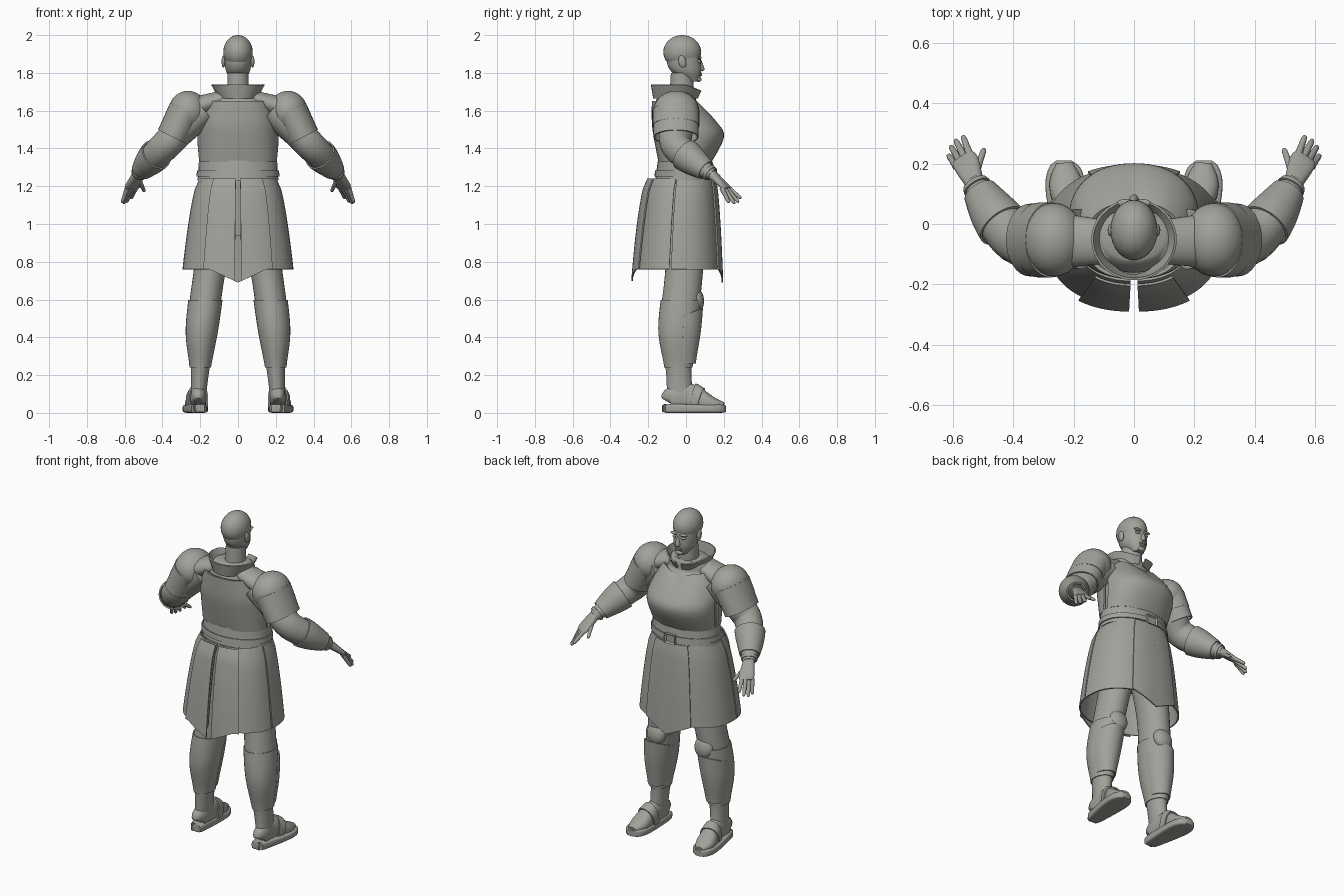
import bpy, bmesh, math
from mathutils import Vector, Matrix

cube = bpy.data.objects.get("Cube")
if cube:
    bpy.data.objects.remove(cube, do_unlink=True)

grey = bpy.data.materials.new("warm grey")
grey.use_nodes = True
tone = (.36, .36, .33, 1)
grey.diffuse_color = tone
grey.node_tree.nodes["Principled BSDF"].inputs["Base Color"].default_value = tone


def finish(name, bm, wall=0, mirror=False):
    """Turn a bmesh into a smooth object, with optional thickness and twin."""
    bmesh.ops.recalc_face_normals(bm, faces=bm.faces)
    mesh = bpy.data.meshes.new(name)
    bm.to_mesh(mesh)
    bm.free()
    mesh.materials.append(grey)
    obj = bpy.data.objects.new(name, mesh)
    bpy.context.collection.objects.link(obj)
    if wall:
        solid = obj.modifiers.new("wall", 'SOLIDIFY')
        solid.thickness = wall
        solid.offset = 0
    if mirror:
        twin = obj.modifiers.new("twin", 'MIRROR')
        twin.use_mirror_merge = False
    bpy.ops.object.select_all(action='DESELECT')
    obj.select_set(True)
    bpy.context.view_layer.objects.active = obj
    bpy.ops.object.convert(target='MESH')
    bpy.ops.object.shade_smooth_by_angle(angle=math.radians(40))


def body(*rows):
    """Sections centred on x, each given as height, half width, back and front."""
    return [(0, (back + front) / 2, z, half, (front - back) / 2)
            for z, half, back, front in rows]


def spline(rows, steps):
    """Smooth interpolation through the sections."""
    rows = [Vector(r) for r in rows]
    last = len(rows) - 1
    out = []
    for i in range(last):
        a, b, c, d = rows[max(0, i - 1)], rows[i], rows[i + 1], rows[min(last, i + 2)]
        for s in range(steps):
            t = s / steps
            out.append(b + (c - a) * t / 2 + (a * 2 - b * 5 + c * 4 - d) * t * t / 2
                       + (b * 3 - a - c * 3 + d) * t ** 3 / 2)
    return out + [rows[-1]]


def grow(rows, amount, low=0, high=2, forward=0):
    """A layer over part of another shape, between two heights."""
    return [r + Vector((0, forward, 0, amount, amount))
            for r in spline(rows, 8) if low <= r[2] <= high]


def loft(name, rows, arc=None, flat=True, power=2, segs=32, steps=4,
         shift=None, wall=0, mirror=False):
    """Skin elliptical sections; an arc in degrees leaves the skin open."""
    rows = spline(rows, steps)
    last = len(rows) - 1
    start, end = arc or (0, 360)
    bm = bmesh.new()
    rings = []
    for i, (*centre, across, along) in enumerate(rows):
        u, v = Vector((1, 0, 0)), Vector((0, 1, 0))
        if not flat:
            t = Vector(rows[min(i + 1, last)][:3]) - Vector(rows[max(i - 1, 0)][:3])
            t.normalize()
            u = t.cross(Vector((0, 0, 1))).normalized()
            v = u.cross(t)
        loop = []
        for k in range(segs + bool(arc)):
            angle = math.radians(start + (end - start) * k / segs)
            c, s = math.cos(angle), math.sin(angle)
            p = (Vector(centre) + u * across * math.copysign(abs(c) ** (2 / power), c)
                 + v * along * math.copysign(abs(s) ** (2 / power), s))
            if shift:
                p.z += shift(p, i / last)
            loop.append(bm.verts.new(p))
        rings.append(loop)
    for lower, upper in zip(rings, rings[1:]):
        for k in range(segs):
            n = (k + 1) % len(lower)
            bm.faces.new((lower[k], lower[n], upper[n], upper[k]))
    if not arc and not wall:
        bm.faces.new(rings[0])
        bm.faces.new(rings[-1])
    finish(name, bm, wall, mirror)


def ball(name, centre, size, tilt=0, mirror=False):
    """Ellipsoid, tilted in degrees about the x axis."""
    bm = bmesh.new()
    place = (Matrix.Translation(centre) @ Matrix.Rotation(math.radians(tilt), 4, 'X')
             @ Matrix.Diagonal((*size, 1)))
    bmesh.ops.create_uvsphere(bm, u_segments=28, v_segments=18, radius=1, matrix=place)
    finish(name, bm, mirror=mirror)


# Head and face
ball("skull", (0, -.02, 1.91), (.078, .1, .09))
loft("face", body((1.755, .03, .01, .066), (1.8, .06, -.07, .08), (1.85, .07, -.1, .08),
                  (1.92, .07, -.1, .075)))
loft("neck", body((1.64, .06, -.09, .04), (1.8, .055, -.08, .04)))
loft("nose", body((1.81, .008, .06, .083), (1.82, .016, .06, .098), (1.87, .006, .06, .08)), segs=16)
ball("upper_lip", (0, .075, 1.797), (.024, .01, .006))
ball("lower_lip", (0, .075, 1.788), (.02, .01, .007))
ball("chin", (0, .066, 1.766), (.024, .016, .014))
ball("brows", (.03, .07, 1.88), (.026, .012, .008), mirror=True)
ball("eyes", (.03, .068, 1.86), (.014, .012, .008), mirror=True)
ball("ears", (.077, -.02, 1.86), (.01, .02, .033), 12, mirror=True)

# Torso: plates over a slightly smaller undershirt
plate = body((1.33, .2, -.14, .13), (1.46, .21, -.165, .195), (1.54, .2, -.175, .16),
             (1.65, .155, -.175, .07))
loft("undershirt", body((1.2, .19, -.14, .12)) + grow(plate, -.015)
     + body((1.69, .13, -.14, .05), (1.71, .1, -.12, .04)), steps=2)
loft("breastplate", plate, arc=(4, 176), wall=.012, power=2.2,
     shift=lambda p, f: -.035 * f ** 4 * max(0, 1 - abs(p.x) / .1))
loft("backplate", plate, arc=(184, 356), wall=.012, power=2.4)
loft("collar", body((1.665, .1, -.17, .06), (1.738, .138, -.182, .08)), arc=(-262, 82),
     wall=.008, shift=lambda p, f: -.4 * f * max(0, p.y))
loft("trapezius", [(.07, -.06, 1.67, .07, .04), (.24, -.055, 1.61, .09, .06)],
     flat=False, mirror=True)

# Waist band, belt and buckle
waist = body((1.23, .21, -.16, .145), (1.335, .203, -.145, .132))
loft("waist_band", waist, wall=.008)
loft("belt", grow(waist, .004, 1.24, 1.29), steps=1, wall=.014)
bm = bmesh.new()
bmesh.ops.create_cube(bm, size=1, matrix=Matrix.Translation((0, .154, 1.265))
                      @ Matrix.Diagonal((.07, .018, .056, 1)))
front = max(bm.faces, key=lambda f: f.calc_center_median().y)
bmesh.ops.inset_region(bm, faces=[front], thickness=.01)
bmesh.ops.translate(bm, verts=front.verts, vec=(0, -.01, 0))
finish("buckle", bm)


# Bell shaped skirt panels, with pointed flaps over front and back
def bell(t):
    flare = t ** .6
    return 1.24 - .48 * t, .2 + .09 * flare, -.185 - .085 * flare, .145 + .04 * flare


def pointed(p, f):
    return -.07 * f ** 3 * max(0, 1 - abs(p.x) / .15)


skirt = body(*[bell(i / 8) for i in range(9)])
flap = grow(skirt, .012, forward=-.004)
for name, rows, arc, shift in (("front_skirt_panels", skirt, (-7, 90), None),
                               ("back_skirt_panels", skirt, (-88, -9), None),
                               ("back_flaps", flap, (-88, -56), pointed),
                               ("front_flaps", flap, (63, 90), pointed)):
    loft(name, rows, arc=arc, shift=shift, wall=.008, power=2.3, steps=1, mirror=True)

# Legs, with armour layers following the same shape
legs = [(.1, 0, 1, .1, .11), (.15, -.01, .75, .085, .1), (.19, -.04, .45, .08, .1),
        (.2, -.04, .24, .05, .068), (.21, -.03, .08, .04, .07)]
loft("hips", body((.94, .19, -.13, .1), (1.22, .19, -.14, .12)))
loft("legs", legs, mirror=True)
loft("greaves", grow(legs, .004, .23, .62), steps=1, wall=.006, mirror=True)
loft("shin_plates", grow(legs, .002, .24, .52, forward=.016), arc=(5, 175), steps=1, wall=.008,
     mirror=True, shift=lambda p, f: .4 * (1 - f) ** 4 * max(0, p.y))
ball("knee_guards", (.163, .055, .6), (.06, .04, .065), 8, mirror=True)

# Shoes
loft("soles", [(.21, -.11, .024, .026, .02), (.21, -.09, .024, .042, .024),
               (.225, .1, .022, .066, .022), (.23, .18, .022, .055, .022),
               (.23, .21, .022, .025, .018)], flat=False, power=5, mirror=True)
upper = [(.21, -.1, .06, .02, .03), (.21, -.08, .075, .04, .06), (.21, .02, .08, .044, .075),
         (.225, .13, .05, .056, .04), (.23, .2, .038, .028, .018)]
loft("shoe_uppers", upper, flat=False, power=2.3, mirror=True)
strap = [r for r in grow(upper, .004) if .03 < r[1] < .09]
loft("shoe_straps", strap, flat=False, power=2.3, steps=1, wall=.008, mirror=True)

# Arms, bracers and wrist cuffs
arms = [(.18, -.05, 1.6, .1, .08), (.32, -.055, 1.48, .09, .08), (.39, -.05, 1.41, .08, .08),
        (.46, .03, 1.34, .07, .07), (.53, .14, 1.26, .035, .03)]
loft("arms", arms, flat=False, mirror=True)
loft("bracers", grow(arms, .007, 1.28, 1.37), flat=False, steps=1, wall=.008, mirror=True)
loft("wrist_cuffs", grow(arms, .004, 1.26, 1.275), flat=False, steps=1, wall=.006, mirror=True)

# Layered shoulder armour: each lame sits lower and further out
ball("shoulder_caps", (.265, -.052, 1.597), (.103, .122, .108), mirror=True)
for i, name in enumerate(("upper_lames", "lower_lames")):
    top = Vector((.275 + .03 * i, -.053, 1.6 - .06 * i))
    hem = top + Vector((.04, 0, -.08))
    size = .12 - .004 * i
    loft(name, [(*top, size, size * .75), (*hem, size, size * .72)],
         flat=False, wall=.008, mirror=True)

# Hands: the four fingers fan out between the index and little finger
loft("palms", [(.525, .13, 1.27, .03, .026), (.555, .2, 1.205, .044, .017),
               (.566, .22, 1.185, .038, .012)], flat=False, power=2.4, segs=20, mirror=True)


def finger(name, root, tip):
    rows = [(*root.lerp(tip, t), r, r) for t, r in ((0, .014), (.5, .011), (.9, .009), (1, .003))]
    loft(name, rows, flat=False, segs=12, mirror=True)


index_root, index_tip = Vector((.54, .22, 1.195)), Vector((.566, .292, 1.135))
little_root, little_tip = Vector((.586, .19, 1.19)), Vector((.614, .228, 1.112))
for i, name in enumerate(("index", "middle", "ring", "little")):
    t = i / 3
    reach = Vector((.01, .01, -.015)) * math.sin(math.pi * t)
    finger(name + "_fingers", index_root.lerp(little_root, t), index_tip.lerp(little_tip, t) + reach)
finger("thumbs", Vector((.525, .165, 1.235)), Vector((.495, .25, 1.172)))
